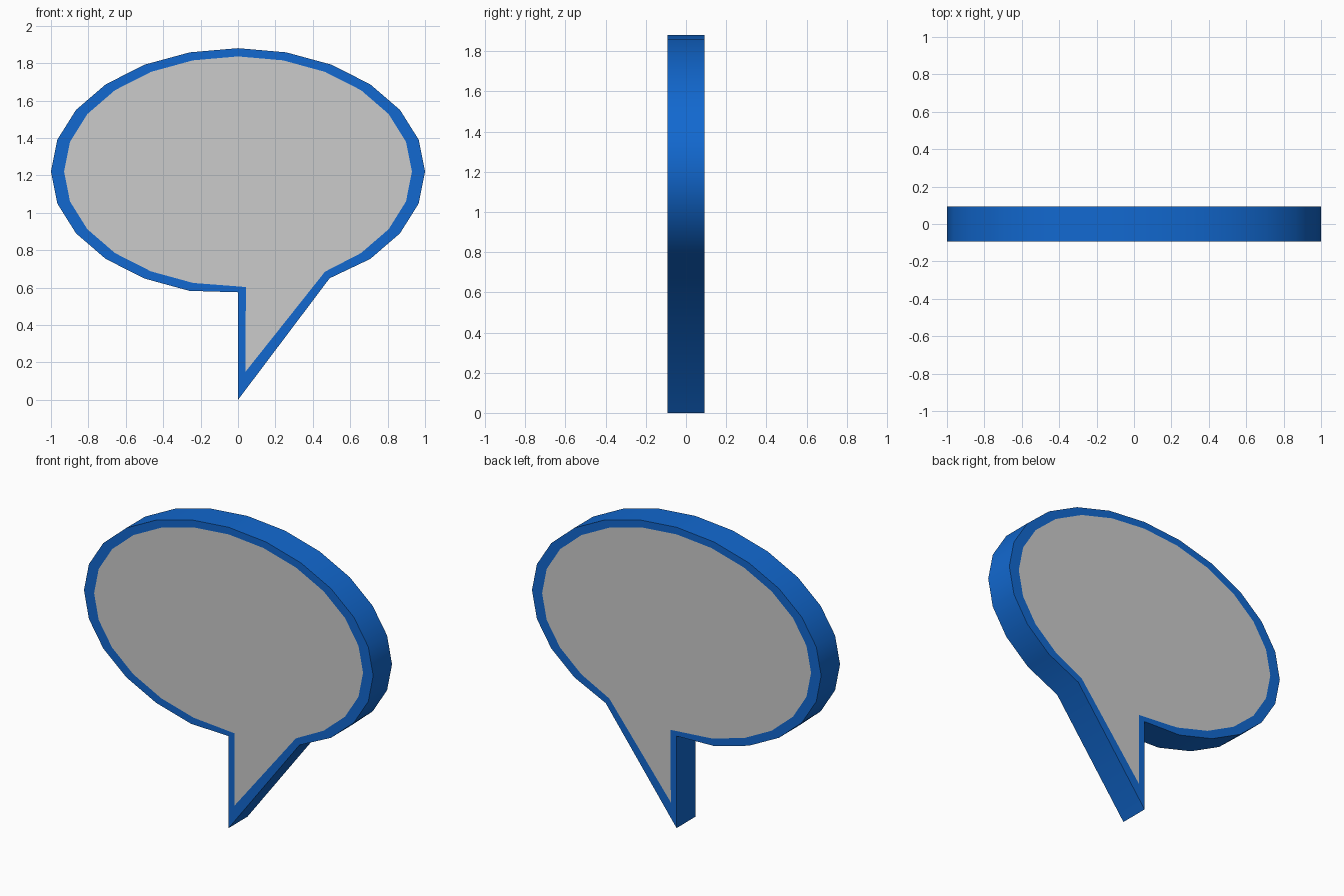
import bpy, bmesh, math

if "Cube" in bpy.data.objects:
    bpy.data.objects.remove(bpy.data.objects["Cube"])

HALF = 0.093          # half thickness
CZ = 1.22             # bubble centre height


def outline(rx, rz, tail):
    """24-sided ellipse whose bottom is replaced by a pointed tail."""
    pts = []
    for i in range(24):
        a = math.radians(-90 + 15 * i)
        if i == 0:
            pts += tail           # notch, then tip
        elif i != 1:              # the tail swallows this corner
            pts.append((rx * math.cos(a), CZ + rz * math.sin(a)))
    return pts


outer = outline(1.0, 0.66, [(0, 0.575), (0, 0)])
inner = outline(0.93, 0.616, [(0.042, 0.603), (0.04, 0.15)])
for pts, corner in ((outer, (0.49, 0.65)), (inner, (0.465, 0.685))):
    pts[2] = corner               # where the tail meets the bubble


def finish(bm, name, mat=None):
    bmesh.ops.recalc_face_normals(bm, faces=bm.faces)
    me = bpy.data.meshes.new(name)
    bm.to_mesh(me)
    bm.free()
    ob = bpy.data.objects.new(name, me)
    bpy.context.collection.objects.link(ob)
    if mat:
        me.materials.append(mat)
    return ob


blue = bpy.data.materials.new("blue")
blue.diffuse_color = (0.006, 0.14, 0.63, 1)
blue.use_nodes = True
blue.node_tree.nodes["Principled BSDF"].inputs["Base Color"].default_value = blue.diffuse_color

# Blue border: outer wall plus a flat rim on the front and back
bm = bmesh.new()
loops = [[bm.verts.new((x, y, z)) for x, z in pts]
         for pts, y in ((inner, -HALF), (outer, -HALF), (outer, HALF), (inner, HALF))]
n = len(outer)
for a, b in zip(loops, loops[1:]):
    for i in range(n):
        j = (i + 1) % n
        bm.faces.new((a[i], a[j], b[j], b[i]))
border = finish(bm, "bubble_border", blue)
bpy.context.view_layer.objects.active = border
border.select_set(True)
bpy.ops.object.shade_smooth_by_angle(angle=math.radians(30))

# Grey panels flush with the rims
for name, y in (("front_panel", -HALF), ("back_panel", HALF)):
    bm = bmesh.new()
    face = bm.faces.new([bm.verts.new((x, y, z)) for x, z in inner])
    face.normal_update()
    if face.normal.y * y < 0:
        face.normal_flip()
    me = bpy.data.meshes.new(name)
    bm.to_mesh(me)
    bm.free()
    bpy.context.collection.objects.link(bpy.data.objects.new(name, me))
